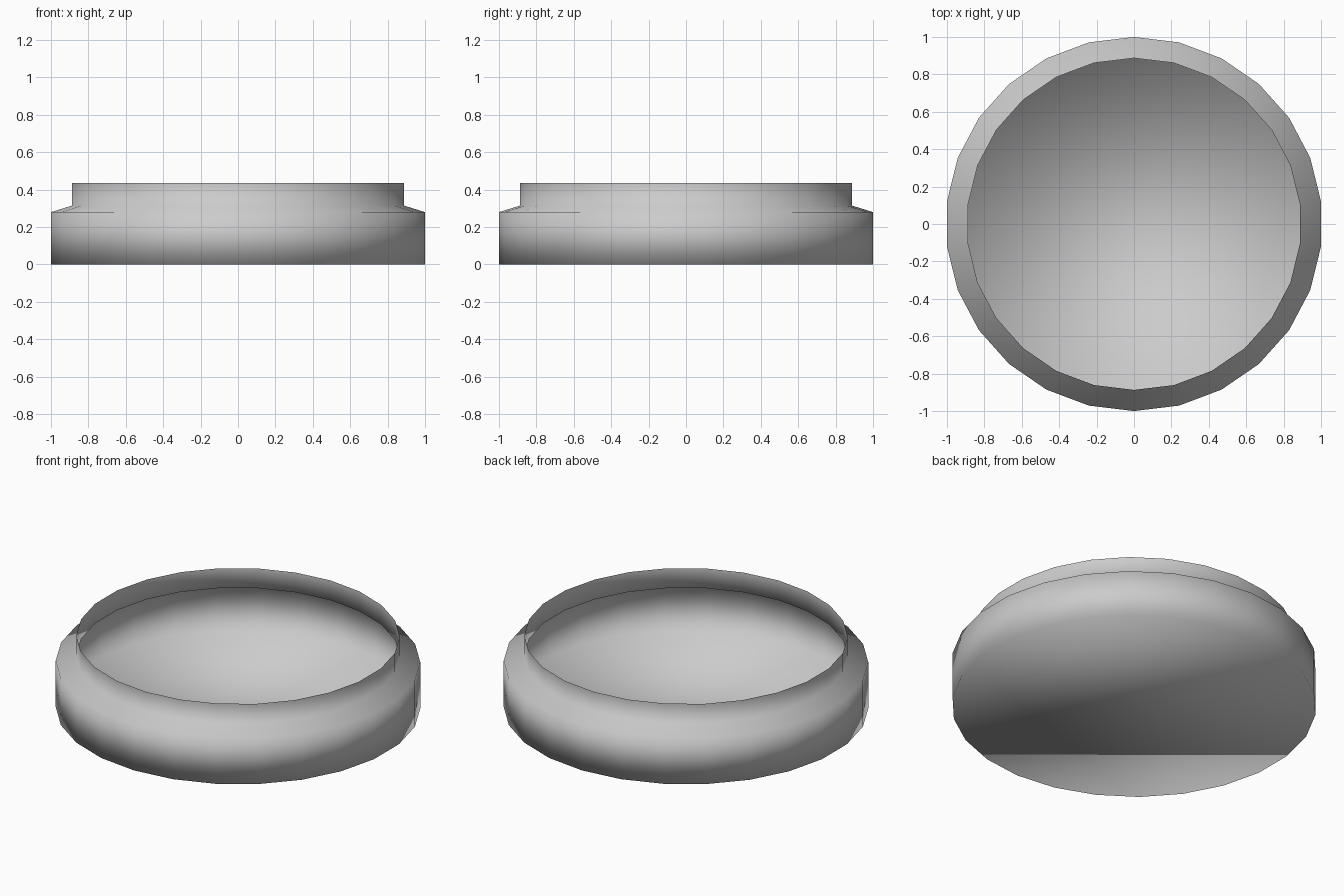
import bpy
import bmesh
from math import cos, sin, pi

if "Cube" in bpy.data.objects:
    bpy.data.objects.remove(bpy.data.objects["Cube"])

SIDES = 26
X_STRETCH = 1.0 / cos(pi / SIDES)   # flats on +-x reach full width

# Profile of the thin shell: wall foot, shoulder edge, neck base, neck rim
PROFILE = [(1.0, 0.0), (1.0, 0.28), (0.887, 0.315), (0.887, 0.435)]


def ring(bm, radius, z):
    """One 26-sided loop with a corner on the +y axis."""
    angles = [pi / 2 + 2 * pi * i / SIDES for i in range(SIDES)]
    return [bm.verts.new((radius * cos(a) * X_STRETCH, radius * sin(a), z))
            for a in angles]


bm = bmesh.new()
rings = [ring(bm, r, z) for r, z in PROFILE]

# Outer wall, sloped shoulder and upright open neck
for low, high in zip(rings, rings[1:]):
    for i in range(SIDES):
        j = (i + 1) % SIDES
        bm.faces.new((low[i], low[j], high[j], high[i]))

# Closed floor
bm.faces.new(rings[0][::-1])

# The whole shell is smooth shaded
for face in bm.faces:
    face.smooth = True

mesh = bpy.data.meshes.new("shallow_dish")
bm.to_mesh(mesh)
bm.free()
dish = bpy.data.objects.new("shallow_dish", mesh)
bpy.context.collection.objects.link(dish)
